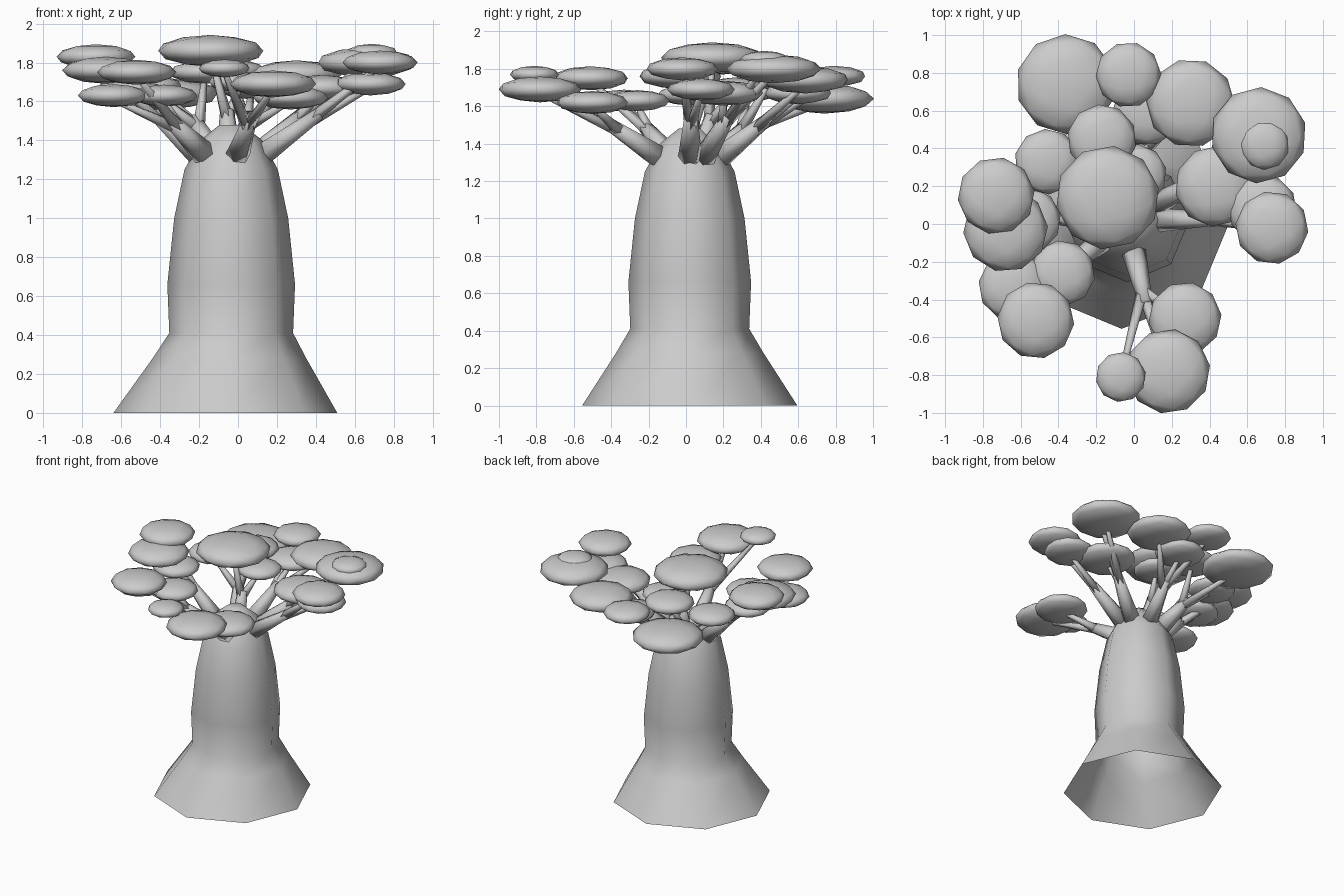
import bpy, bmesh, math
from mathutils import Vector, Matrix

if "Cube" in bpy.data.objects:
    bpy.data.objects.remove(bpy.data.objects["Cube"])

UP = Vector((0, 0, 1))
CENTRE = Vector((-.04, .02, 1.33))  # crown point where the branches start


def add_mesh(name, bm):
    bmesh.ops.recalc_face_normals(bm, faces=bm.faces)
    me = bpy.data.meshes.new(name)
    bm.to_mesh(me)
    bm.free()
    for p in me.polygons:
        p.use_smooth = True
    ob = bpy.data.objects.new(name, me)
    bpy.context.collection.objects.link(ob)


def tube(name, points, radii, sides, level=False, open_base=False):
    """Tapered tube along points; level keeps every ring horizontal."""
    bm = bmesh.new()
    loops = []
    d = (points[-1] - points[0]).normalized()
    u = Vector((1, 0, 0)) if level else d.cross(UP).normalized()
    v = Vector((0, 1, 0)) if level else d.cross(u)
    for p, r in zip(points, radii):
        angles = [math.tau * i / sides for i in range(sides)]
        loops.append([bm.verts.new(p + r * (math.cos(a) * u + math.sin(a) * v)) for a in angles])
    for a, b in zip(loops, loops[1:]):
        for i in range(sides):
            j = (i + 1) % sides
            bm.faces.new((a[i], a[j], b[j], b[i]))
    bm.faces.new(loops[-1])
    if not open_base:
        bm.faces.new(loops[0])
    add_mesh(name, bm)


def limb(name, start, end, r0, r1, sides):
    tube(name, [start, start.lerp(end, .5), end], [r0, (r0 + r1) / 2, r1], sides)


def leaf_pad(name, pos, r, turn):
    """Flattened low-poly ball."""
    bm = bmesh.new()
    bmesh.ops.create_icosphere(bm, subdivisions=2, radius=1)
    size = Matrix.Diagonal((r, r, .013 + .25 * r, 1))
    bm.transform(Matrix.Translation(pos) @ size @ Matrix.Rotation(turn, 4, 'Z'))
    add_mesh(name, bm)


# swollen trunk with a flared, open base: (height, radius)
profile = [(0, .575), (.28, .395), (.41, .318), (.66, .328),
           (1, .293), (1.25, .24), (1.4, .16), (1.48, .06)]
axis = [Vector((-.065 + .03 * min(z / .4, 1), .02, z)) for z, r in profile]
tube("trunk", axis, [r for z, r in profile], 8, level=True, open_base=True)

# leaf pads carried by each branch: (x, y, z, radius)
clusters = [
    [(.27, -.5, 1.62, .19), (.18, -.78, 1.69, .22), (-.07, -.81, 1.77, .13)],    # front
    [(.68, .08, 1.69, .18), (.73, -.02, 1.8, .19)],                              # right
    [(.43, .2, 1.67, .21), (.66, .47, 1.8, .25), (.69, .42, 1.85, .13)],         # back right
    [(.3, .64, 1.74, .23), (.07, .6, 1.67, .18), (-.03, .79, 1.76, .17)],        # back
    [(-.36, .74, 1.64, .26), (-.46, .33, 1.68, .17), (-.17, .45, 1.75, .18)],    # back left
    [(-.68, -.03, 1.76, .22), (-.73, .15, 1.83, .2), (-.56, .02, 1.66, .17)],    # left
    [(-.38, -.26, 1.63, .17), (-.64, -.33, 1.63, .18), (-.52, -.51, 1.75, .2)],  # front left
    [(-.14, .14, 1.86, .27), (.01, .26, 1.7, .16)],                              # middle
]

for n, pads in enumerate(clusters, 1):
    # branch heads from the trunk top toward the middle of its pads
    middle = sum((Vector(p[:3]) for p in pads), Vector()) / len(pads)
    out = middle - CENTRE
    out.z = 0
    base = CENTRE + out.normalized() * min(.17, .3 * out.length)
    fork = base.lerp(middle, .5)
    limb(f"branch_{n}", base, fork, .065, .036, 6)
    start = base.lerp(fork, .75)
    for k, (x, y, z, r) in enumerate(pads, 1):
        pos = Vector((x, y, z))
        limb(f"twig_{n}_{k}", start, pos - UP * .02, .034, .014, 5)
        leaf_pad(f"leaf_pad_{n}_{k}", pos, r * 1.02, n + k * 1.3)
